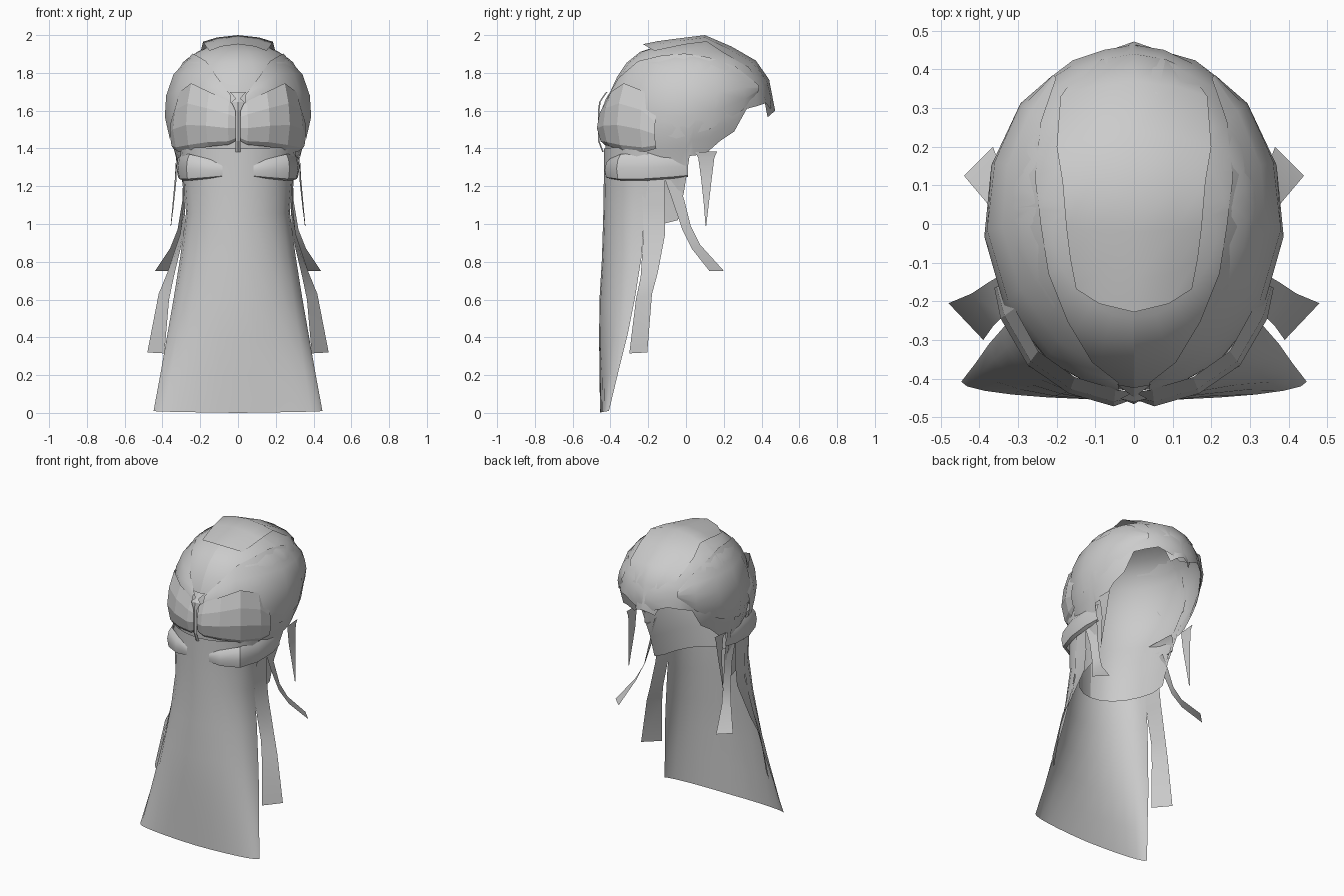
import bpy, math
from math import sin, cos, radians, pi


def lerp_table(table, k):
    """Linear interpolation of (key, value, ...) rows."""
    if k <= table[0][0]:
        return table[0][1:]
    for a, b in zip(table, table[1:]):
        if k <= b[0]:
            f = (k - a[0]) / (b[0] - a[0])
            return tuple(p + (q - p) * f for p, q in zip(a[1:], b[1:]))
    return table[-1][1:]


def sheet(name, rows, mirror=False, smooth=None):
    """Quad sheet through equal-length rows of points."""
    n = len(rows[0])
    verts = [p for r in rows for p in r]
    faces = [(i * n + j, i * n + j + 1, (i + 1) * n + j + 1, (i + 1) * n + j)
             for i in range(len(rows) - 1) for j in range(n - 1)]
    me = bpy.data.meshes.new(name)
    me.from_pydata(verts, [], faces)
    ob = bpy.data.objects.new(name, me)
    bpy.context.collection.objects.link(ob)
    if mirror:
        ob.modifiers.new("mirror", 'MIRROR')
    if smooth:
        bpy.ops.object.select_all(action='DESELECT')
        ob.select_set(True)
        bpy.context.view_layer.objects.active = ob
        bpy.ops.object.shade_smooth_by_angle(angle=radians(smooth))
    return ob


# Cap cross-sections: z, half width, back y, front y
RINGS = [(1.0, .265, -.415, .37), (1.24, .285, -.41, .36), (1.38, .335, -.425, .38),
         (1.52, .378, -.435, .43), (1.64, .375, -.42, .465), (1.75, .352, -.385, .44),
         (1.86, .29, -.31, .37), (1.91, .22, -.245, .275), (1.94, .155, -.19, .21),
         (1.965, .09, -.05, .16), (1.975, .0, .06, .06)]
# Hairline: angle from the face side (+y), z of rim
RIM = [(0, 1.58), (25, 1.64), (46, 1.61), (52, 1.49), (62, 1.44), (72, 1.37),
       (84, 1.36), (88, 1.17), (93, 1.02), (105, 1.0), (180, 1.0)]


def cap_point(az, z, off=0.0):
    hw, yb, yf = lerp_table(RINGS, z)
    a = radians(az)
    return ((hw + off) * sin(a), (yb + yf) / 2 + ((yf - yb) / 2 + off) * cos(a), z + off * .4)


# Scalp cap, open towards the face and reaching down the nape
angles = [0, 12, 25, 36, 46, 52, 62, 72, 80, 84, 88, 93, 105, 120, 135, 150, 165, 180]
angles = [-a for a in reversed(angles[1:])] + angles
levels = 11
rows = []
for i in range(levels + 1):
    row = []
    for a in angles:
        r = lerp_table(RIM, abs(a))[0]
        f = 1 - (1 - i / levels) ** 1.6
        row.append(cap_point(a, r + (1.975 - r) * f))
    rows.append(row)
sheet("scalp_cap", rows, smooth=40)

# Raised crown panel, swept from the forehead to a curved back ridge
crown = [(-.228, 1.952, .15), (-.15, 1.968, .165), (-.02, 1.985, .175), (.1, 2.0, .185),
         (.24, 1.94, .20), (.37, 1.865, .19), (.44, 1.765, .14), (.472, 1.60, .07)]
sheet("crown_panel", [[(hw * t, y + t * t * (.06 if y < -.1 else -.04 if y > .2 else .01),
                        z - .035 * t * t) for t in (-1, -.6, 0, .6, 1)]
                      for y, z, hw in crown], smooth=40)

# Side sweeps running back to the tie: angle, low z, high z
sweep = [(34, 1.70, 1.74), (50, 1.60, 1.83), (72, 1.50, 1.88), (95, 1.45, 1.90), (120, 1.50, 1.89),
         (145, 1.55, 1.86), (162, 1.58, 1.77), (174, 1.60, 1.68)]
sheet("side_sweep", [[cap_point(a, lo + (hi - lo) * f, .014 * sin(pi * (.15 + .7 * f)))
                      for f in (0, .25, .5, .75, 1)] for a, lo, hi in sweep], True, 40)


def roll(name, cols, profile, bulge, smooth=None):
    """Puffed strip following columns of (x, y, low z, high z)."""
    rows = []
    for i, (x, y, lo, hi) in enumerate(cols):
        d = math.hypot(x, y)
        e = bulge * (.5 if i in (0, len(cols) - 1) else 1)
        rows.append([(x + b * e * x / d, y + b * e * y / d, lo + (hi - lo) * f)
                     for f, b in profile])
    return sheet(name, rows, True, smooth)


# Faceted puffs of hair gathered at the back
roll("back_puff", [(.012, -.445, 1.44, 1.62), (.05, -.447, 1.42, 1.65), (.16, -.415, 1.41, 1.70),
                   (.26, -.345, 1.39, 1.745), (.325, -.23, 1.38, 1.70), (.35, -.16, 1.40, 1.60)],
     ((0, -.6), (.08, .2), (.38, 1), (.7, .5), (1, -.8)), .025)

# Rolls under the puffs, at the nape
roll("nape_roll", [(.08, -.42, 1.25, 1.32), (.16, -.41, 1.24, 1.345), (.26, -.35, 1.23, 1.37),
                   (.30, -.22, 1.23, 1.38), (.305, -.08, 1.24, 1.38), (.295, .01, 1.25, 1.37)],
     ((0, -.5), (.06, .6), (.45, 1), (.8, .6), (1, -.3)), .022, 35)

# Tie: small bow with a strip hanging between the puffs
sheet("tie_strip", [[(-w, y, z), (0, y - .008, z), (w, y, z)] for w, y, z in
                    ((.045, -.415, 1.70), (.012, -.44, 1.665), (.035, -.452, 1.645),
                     (.014, -.458, 1.60), (.012, -.458, 1.44), (.012, -.435, 1.38))])

# Long back fall: z, half width, centre y, edge y
fall = [(1.40, .31, -.435, -.20), (1.24, .29, -.435, -.20), (1.05, .275, -.438, -.22),
        (.82, .305, -.445, -.235), (.6, .34, -.458, -.27), (.4, .375, -.46, -.31),
        (.2, .41, -.458, -.36), (.01, .447, -.455, -.408)]
sheet("back_fall", [[(hw * sin(t * pi / 12), ye + (yc - ye) * cos(t * pi / 12),
                      z + .01 * (abs(t) / 6) - .01 * (z < .05)) for t in range(-6, 7)]
                    for z, hw, yc, ye in fall], smooth=60)

# Loose locks: back edge and front edge of each ribbon
sheet("long_side_lock", [[(.275, -.24, 1.30), (.295, -.11, 1.30)], [(.28, -.23, 1.10), (.29, -.11, 1.10)],
                         [(.285, -.225, .95), (.305, -.11, .95)], [(.34, -.24, .72), (.375, -.15, .74)],
                         [(.365, -.265, .60), (.42, -.18, .63)],
                         [(.39, -.30, .315), (.48, -.205, .32)]], True, 40)
sheet("short_side_lock", [[(.29, -.12, 1.26), (.28, -.06, 1.26)], [(.295, -.07, 1.12), (.28, -.01, 1.13)],
                          [(.32, -.02, .97), (.295, .025, .99)], [(.36, .03, .87), (.32, .075, .89)],
                          [(.44, .125, .75), (.365, .20, .752)]], True, 40)
sheet("temple_lock", [[(.335, .05, 1.38), (.33, .165, 1.385)], [(.325, .065, 1.35), (.328, .15, 1.35)],
                      [(.325, .08, 1.24), (.335, .135, 1.23)], [(.34, .095, 1.1), (.347, .12, 1.1)],
                      [(.354, .103, .99), (.357, .107, .99)]], True, 40)
